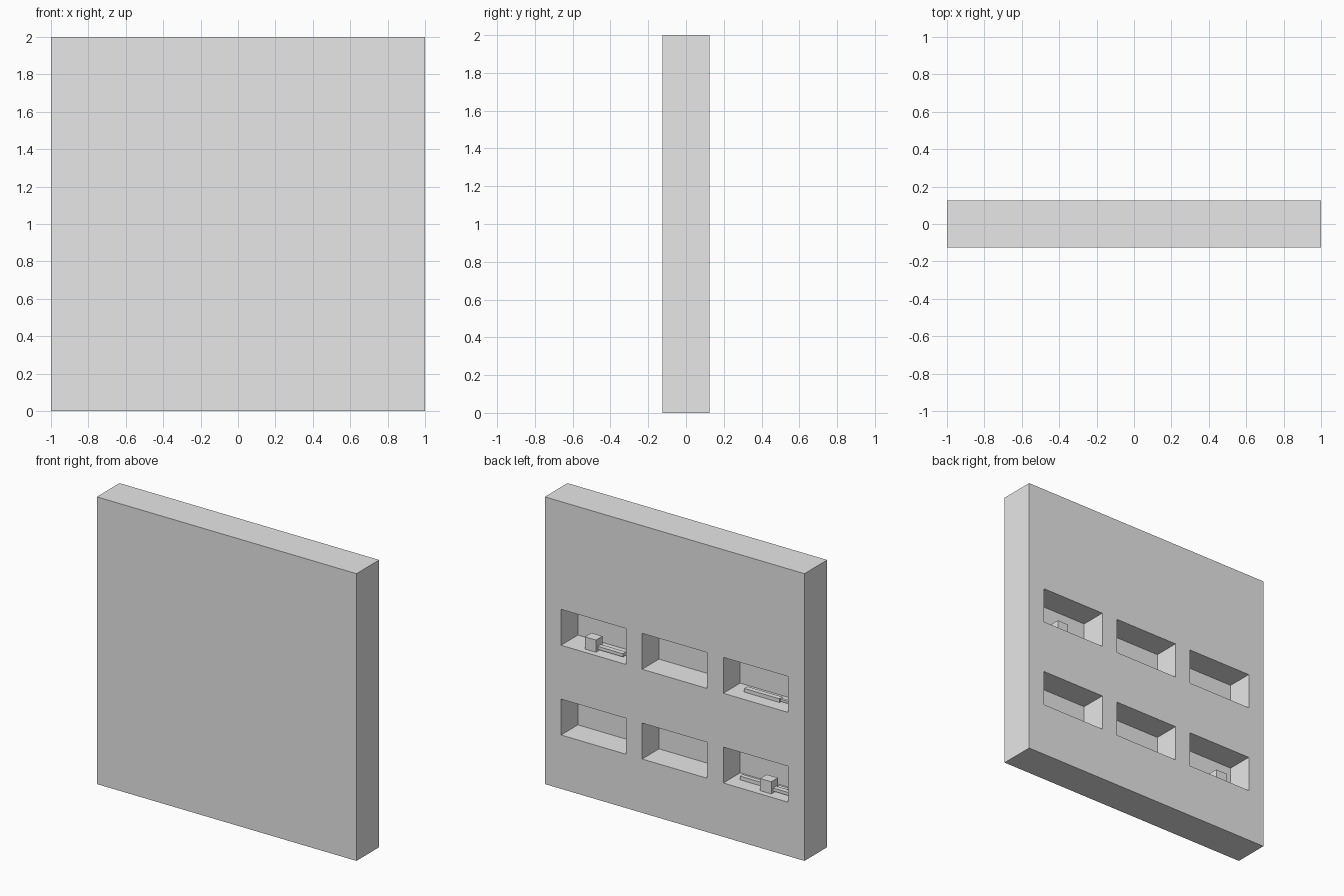
import bpy

if "Cube" in bpy.data.objects:
    bpy.data.objects.remove(bpy.data.objects["Cube"], do_unlink=True)

grey = bpy.data.materials.new("plain_grey")
grey.use_nodes = True
grey.diffuse_color = (0.8, 0.8, 0.8, 1)
grey.node_tree.nodes["Principled BSDF"].inputs["Base Color"].default_value = (0.8, 0.8, 0.8, 1)


def box(name, x, y, z):
    """Box given by its (low, high) range on each axis."""
    bpy.ops.mesh.primitive_cube_add(size=1)
    ob = bpy.context.object
    ob.name = name
    ob.location = [(a + b) / 2 for a, b in (x, y, z)]
    ob.scale = [b - a for a, b in (x, y, z)]
    bpy.ops.object.transform_apply(location=True, rotation=False, scale=True)
    ob.data.materials.append(grey)
    return ob


BACK = 0.125     # back surface of the wall
DEPTH = 0.185    # niche depth
UPPER, LOWER = 1.0, 0.375   # niche floors

# Thick square wall
wall = box("wall", (-1, 1), (-BACK, BACK), (0, 2))

# Two rows of three niches cut into the back
for row, floor in (("upper", UPPER), ("lower", LOWER)):
    for side, cx in (("left", 0.625), ("middle", 0), ("right", -0.625)):
        cutter = box(f"{row}_{side}_niche_cutter", (cx - 0.25, cx + 0.25),
                     (BACK - DEPTH, BACK + 0.1), (floor, floor + 0.25))
        cut = wall.modifiers.new(cutter.name, "BOOLEAN")
        cut.operation = "DIFFERENCE"
        cut.solver = "EXACT"
        cut.object = cutter
        cutter.hide_render = True
        cutter.hide_set(True)

# Apply the cuts and drop the cutters
bpy.context.view_layer.objects.active = wall
for mod in list(wall.modifiers):
    cutter = mod.object
    bpy.ops.object.modifier_apply(modifier=mod.name)
    bpy.data.objects.remove(cutter, do_unlink=True)


def item(name, x, depth, floor, height, lift=0):
    """Small block in a niche; depth is measured from the back surface."""
    box(name, x, (BACK - depth[1], BACK - depth[0]), (floor + lift, floor + lift + height))


# Block with a short rod, upper left niche
item("upper_block", (0.634, 0.72), (0.04, 0.112), UPPER, 0.085)
item("upper_block_rod", (0.44, 0.634), (0.06, 0.095), UPPER, 0.022, 0.012)

# Stick with a thin tip, upper right niche
item("stick", (-0.745, -0.473), (0.09, 0.125), UPPER, 0.026)
item("stick_tip", (-0.84, -0.745), (0.098, 0.117), UPPER, 0.016, 0.005)

# Block with a short rod and a long bar, lower right niche
item("lower_block", (-0.717, -0.631), (0.04, 0.112), LOWER, 0.085)
item("lower_block_rod", (-0.85, -0.717), (0.06, 0.095), LOWER, 0.022, 0.012)
item("long_bar", (-0.79, -0.433), (0.1, 0.13), LOWER, 0.026)
